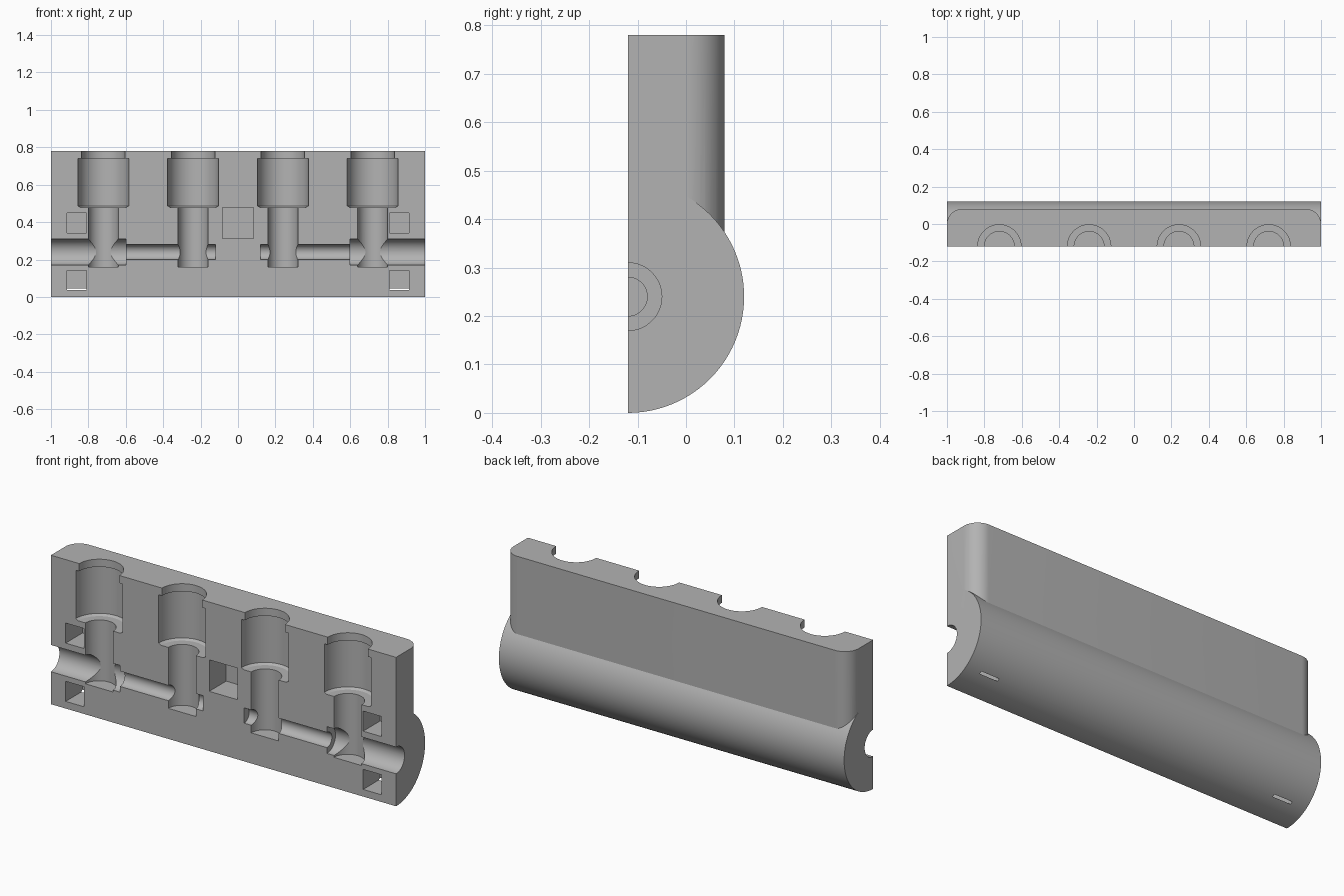
import bpy, bmesh, math
from mathutils import Matrix

if "Cube" in bpy.data.objects:
    bpy.data.objects.remove(bpy.data.objects["Cube"])

FRONT, BACK, TOP, AXIS = -0.12, 0.08, 0.78, 0.24
SIDES = 96

grey = bpy.data.materials.new("plain grey")
grey.use_nodes = True
grey.diffuse_color = (0.45, 0.45, 0.45, 1)
grey.node_tree.nodes["Principled BSDF"].inputs["Base Color"].default_value = (0.45, 0.45, 0.45, 1)


def add_object(name, bm):
    bmesh.ops.recalc_face_normals(bm, faces=bm.faces)
    mesh = bpy.data.meshes.new(name)
    bm.to_mesh(mesh)
    bm.free()
    obj = bpy.data.objects.new(name, mesh)
    bpy.context.collection.objects.link(obj)
    return obj


def box(name, x0, x1, y0, y1, z0, z1):
    bm = bmesh.new()
    bmesh.ops.create_cube(bm, size=1)
    bmesh.ops.scale(bm, vec=(x1 - x0, y1 - y0, z1 - z0), verts=bm.verts)
    bmesh.ops.translate(bm, vec=((x0 + x1) / 2, (y0 + y1) / 2, (z0 + z1) / 2), verts=bm.verts)
    return add_object(name, bm)


def rod(name, x0, x1, radius):
    """Cylinder along x on the main axis."""
    bm = bmesh.new()
    place = Matrix.Translation(((x0 + x1) / 2, FRONT, AXIS)) @ Matrix.Rotation(math.pi / 2, 4, 'Y')
    bmesh.ops.create_cone(bm, cap_ends=True, segments=SIDES, radius1=radius,
                          radius2=radius, depth=x1 - x0, matrix=place)
    return add_object(name, bm)


def lathe(name, x, profile):
    """Closed solid turned about a vertical axis from (radius, height) rings."""
    bm = bmesh.new()
    rings = []
    for r, z in profile:
        angles = [2 * math.pi * i / SIDES for i in range(SIDES)]
        rings.append([bm.verts.new((x + r * math.cos(a), FRONT + r * math.sin(a), z)) for a in angles])
    for low, high in zip(rings, rings[1:]):
        for i in range(SIDES):
            j = (i + 1) % SIDES
            bm.faces.new((low[i], low[j], high[j], high[i]))
    bm.faces.new(rings[0])
    bm.faces.new(rings[-1])
    return add_object(name, bm)


def combine(target, tool, operation):
    mod = target.modifiers.new(operation.lower(), 'BOOLEAN')
    mod.operation, mod.solver, mod.object = operation, 'EXACT', tool
    bpy.context.view_layer.objects.active = target
    bpy.ops.object.modifier_apply(modifier=mod.name)
    bpy.data.objects.remove(tool)


# Round lower body
body = rod("mould_half", -1, 1, 0.24)

# Upright slab with rounded vertical corners
depth = BACK - FRONT
slab = box("slab", -1, 1, FRONT - depth, BACK, AXIS, TOP)
bm = bmesh.new()
bm.from_mesh(slab.data)
uprights = [e for e in bm.edges if abs(e.verts[0].co.z - e.verts[1].co.z) > 0.1]
bmesh.ops.bevel(bm, geom=uprights, offset=0.08, segments=12, profile=0.5, affect='EDGES')
bm.to_mesh(slab.data)
bm.free()
combine(body, slab, 'UNION')

# Stepped vertical bores
BORE = [(0.08, 0.16), (0.08, 0.479), (0.122, 0.479), (0.136, 0.487),
        (0.136, 0.74), (0.116, 0.74), (0.116, 0.9)]
for x in (-0.72, -0.24, 0.24, 0.72):
    combine(body, lathe("bore", x, BORE), 'DIFFERENCE')

# Horizontal channels: wide at the ends, narrow between the bores
for x0, x1, r in ((0.6, 1.1, 0.07), (0.12, 0.65, 0.04)):
    combine(body, rod("channel", x0, x1, r), 'DIFFERENCE')
    combine(body, rod("channel", -x1, -x0, r), 'DIFFERENCE')

# Square locating pockets
pockets = [(0, 0.395, 0.0825)]
pockets += [(side * 0.862, z, 0.0525) for side in (-1, 1) for z in (0.395, 0.09)]
for x, z, h in pockets:
    combine(body, box("pocket", x - h, x + h, FRONT - 0.1, 0.02, z - h, z + h), 'DIFFERENCE')

# Flat parting face
combine(body, box("front_cut", -2, 2, -2, FRONT, -1, 2), 'DIFFERENCE')

body.data.materials.clear()
body.data.materials.append(grey)
bpy.ops.object.select_all(action='DESELECT')
body.select_set(True)
bpy.context.view_layer.objects.active = body
bpy.ops.object.shade_smooth_by_angle(angle=math.radians(25))
